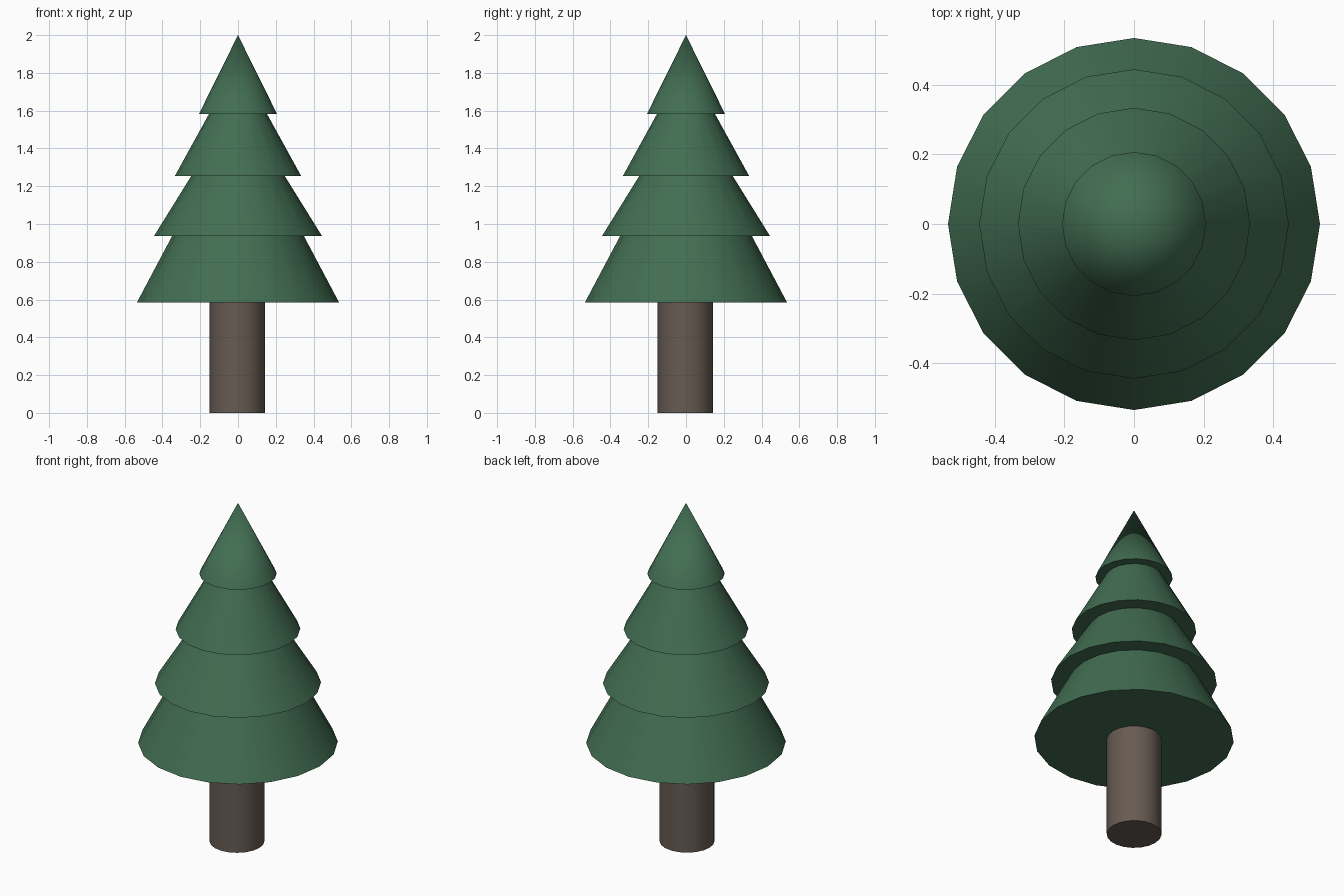
import bpy, bmesh, math

if "Cube" in bpy.data.objects:
    bpy.data.objects.remove(bpy.data.objects["Cube"])

SIDES = 20


def material(name, color):
    m = bpy.data.materials.new(name)
    m.diffuse_color = color
    m.use_nodes = True
    m.node_tree.nodes["Principled BSDF"].inputs["Base Color"].default_value = m.diffuse_color
    return m


def lathe(name, profile, mat, center=(0, 0)):
    """Revolve (radius, z) points; zero radius gives a single pole vertex."""
    bm = bmesh.new()
    rings = []
    for r, z in profile:
        n = SIDES if r else 1
        rings.append([bm.verts.new((r * math.cos(math.tau * i / n),
                                    r * math.sin(math.tau * i / n), z)) for i in range(n)])
    for a, b in zip(rings, rings[1:]):
        for i in range(SIDES):
            j = (i + 1) % SIDES
            if len(b) == 1:
                bm.faces.new((a[i], a[j], b[0]))
            else:
                bm.faces.new((a[i], a[j], b[j], b[i]))
    # Close the open ends
    for ring in (rings[0], rings[-1]):
        if len(ring) > 1:
            bm.faces.new(ring)
    bmesh.ops.recalc_face_normals(bm, faces=bm.faces)
    mesh = bpy.data.meshes.new(name)
    bm.to_mesh(mesh)
    bm.free()
    mesh.materials.append(mat)
    ob = bpy.data.objects.new(name, mesh)
    bpy.context.collection.objects.link(ob)
    ob.location = (center[0], center[1], 0)
    bpy.ops.object.select_all(action='DESELECT')
    ob.select_set(True)
    bpy.context.view_layer.objects.active = ob
    bpy.ops.object.shade_smooth_by_angle(angle=math.radians(30))
    return ob


green = material("needles_green", (0.055, 0.155, 0.085, 1))
brown = material("bark_brown", (0.135, 0.105, 0.085, 1))

# Foliage: four stacked skirts in one stepped profile
lathe("foliage", [(0.535, 0.585), (0.349, 0.936),
                  (0.445, 0.936), (0.247, 1.255),
                  (0.334, 1.255), (0.154, 1.582),
                  (0.207, 1.582), (0, 2.0)], green)

# Trunk: plain cylinder, very slightly off centre
lathe("trunk", [(0.147, 0), (0.147, 0.585)], brown, (-0.004, -0.004))
